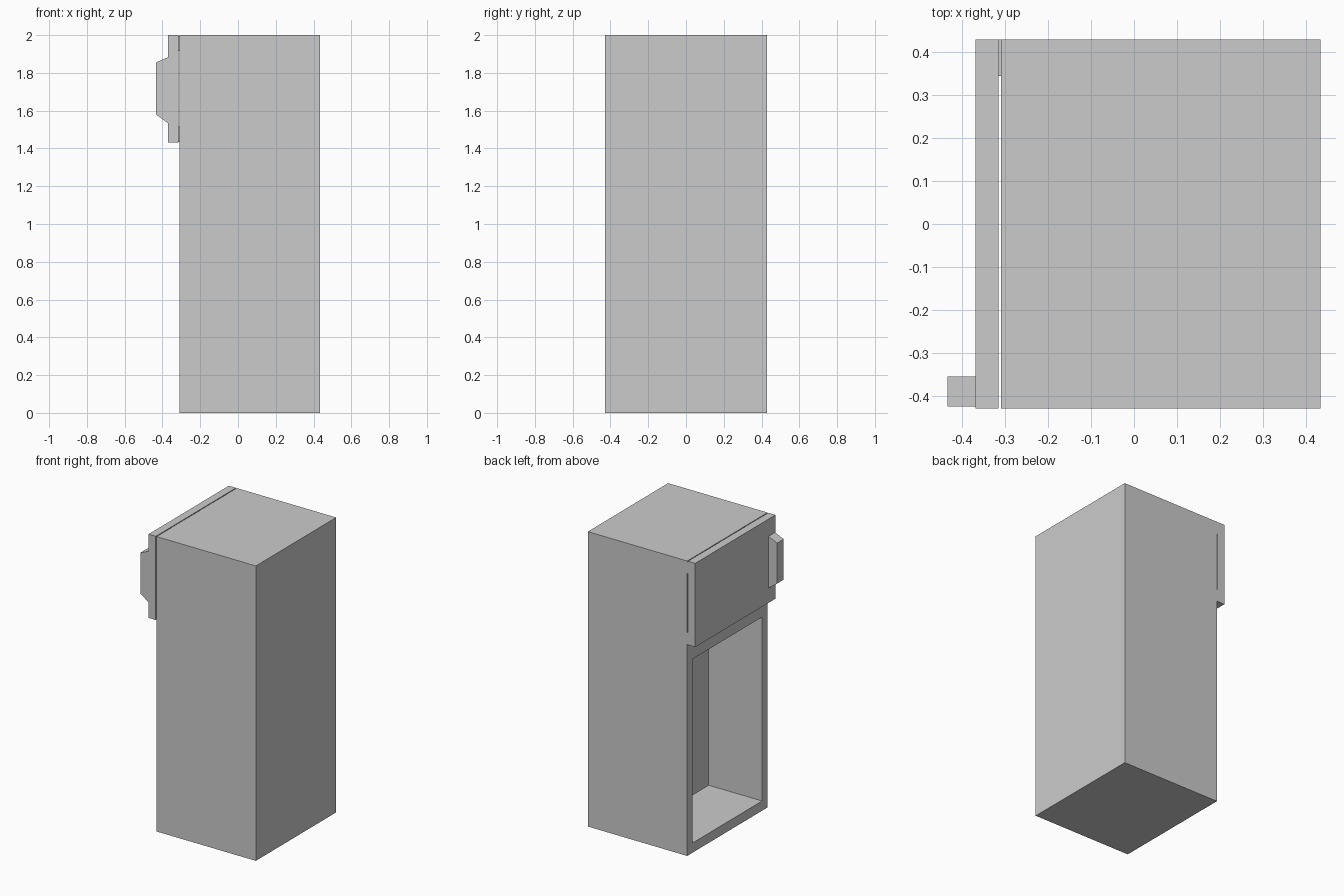
import bpy, bmesh

if "Cube" in bpy.data.objects:
    bpy.data.objects.remove(bpy.data.objects["Cube"])


def prism(name, profile, y0, y1):
    """Extrude an x-z outline along y."""
    bm = bmesh.new()
    face = bm.faces.new([bm.verts.new((x, y0, z)) for x, z in profile])
    ext = bmesh.ops.extrude_face_region(bm, geom=[face])
    verts = [v for v in ext["geom"] if isinstance(v, bmesh.types.BMVert)]
    bmesh.ops.translate(bm, vec=(0, y1 - y0, 0), verts=verts)
    bmesh.ops.recalc_face_normals(bm, faces=bm.faces)
    mesh = bpy.data.meshes.new(name)
    bm.to_mesh(mesh)
    bm.free()
    obj = bpy.data.objects.new(name, mesh)
    bpy.context.collection.objects.link(obj)
    return obj


def box(name, x0, x1, y0, y1, z0, z1):
    return prism(name, [(x0, z0), (x1, z0), (x1, z1), (x0, z1)], y0, y1)


# Cabinet with a lower and an upper compartment open towards -x
cabinet = box("cabinet", -0.31, 0.435, -0.43, 0.43, 0, 2)
for name, z0, z1 in (("fridge_cutter", 0.066, 1.313), ("freezer_cutter", 1.49, 1.935)):
    cutter = box(name, -0.5, 0.09, -0.372, 0.372, z0, z1)
    cutter.hide_render = True
    cutter.hide_set(True)
    cut = cabinet.modifiers.new(name, "BOOLEAN")
    cut.operation = "DIFFERENCE"
    cut.solver = "EXACT"
    cut.object = cutter

# Upper door, held just off the cabinet by two thin hinges
box("freezer_door", -0.37, -0.316, -0.43, 0.43, 1.432, 2)
for name, z0 in (("lower_hinge", 1.435), ("upper_hinge", 1.915)):
    box(name, -0.316, -0.31, 0.345, 0.43, z0, z0 + 0.08)

# Tapered door handle
prism("door_handle", [(-0.37, 1.533), (-0.435, 1.58), (-0.435, 1.855), (-0.37, 1.883)],
      -0.426, -0.355)
